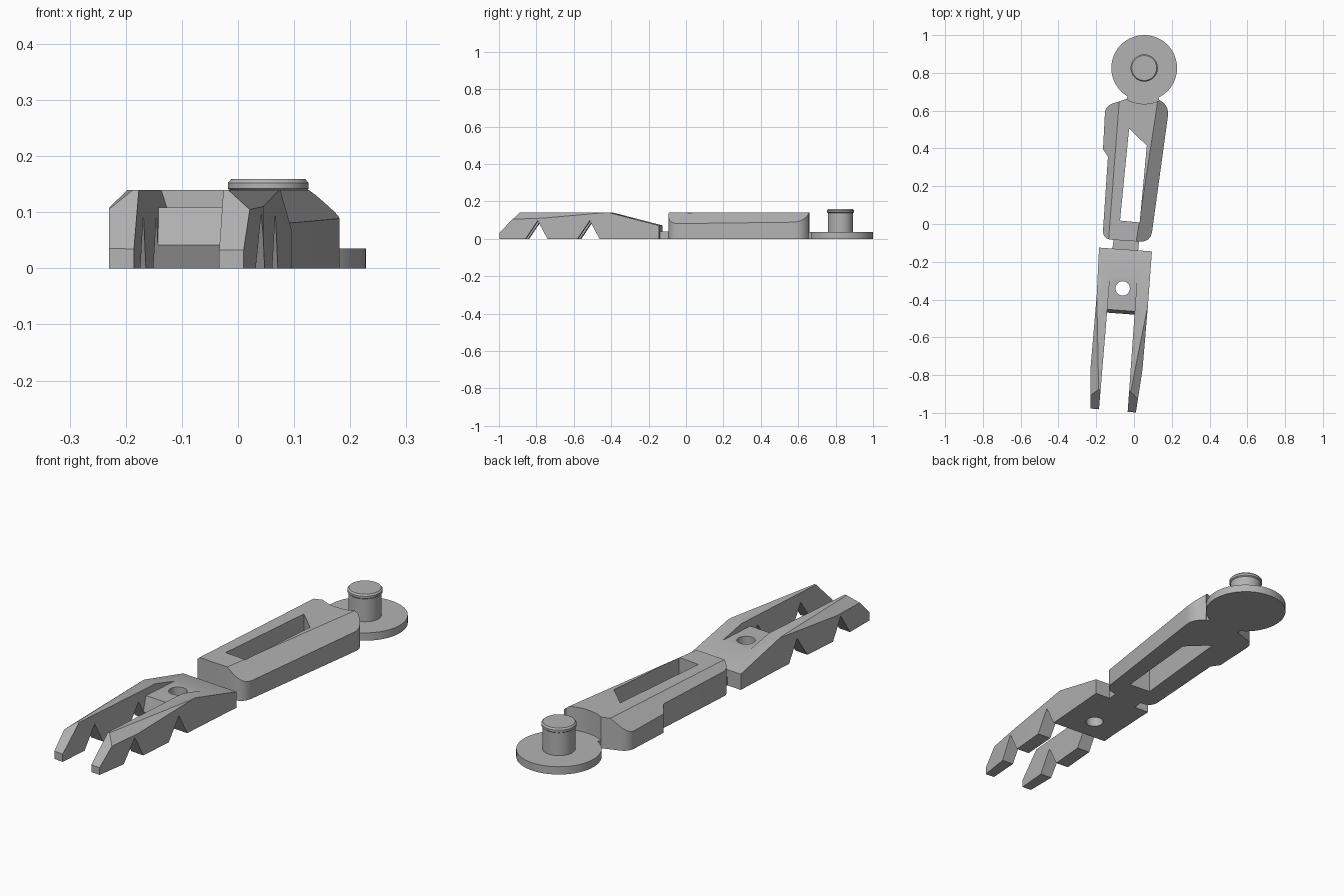
import bpy, bmesh, math
from mathutils import Vector

old = bpy.data.objects.get("Cube")
if old:
    bpy.data.objects.remove(old)

grey = bpy.data.materials.new("plain grey")
grey.use_nodes = True
GREY = (0.45, 0.45, 0.45, 1)
grey.diffuse_color = GREY
grey.node_tree.nodes["Principled BSDF"].inputs["Base Color"].default_value = GREY


def finish(name, bm):
    bmesh.ops.recalc_face_normals(bm, faces=bm.faces)
    mesh = bpy.data.meshes.new(name)
    bm.to_mesh(mesh)
    bm.free()
    obj = bpy.data.objects.new(name, mesh)
    mesh.materials.append(grey)
    bpy.context.collection.objects.link(obj)
    return obj


def loft(name, rings, planes=()):
    """Skin equal-length rings, then trim off whatever lies above each plane."""
    bm = bmesh.new()
    loops = [[bm.verts.new(p) for p in ring] for ring in rings]
    n = len(loops[0])
    for a, b in zip(loops, loops[1:]):
        for i in range(n):
            j = (i + 1) % n
            bm.faces.new((a[i], a[j], b[j], b[i]))
    bm.faces.new(loops[0][::-1])
    bm.faces.new(loops[-1])
    for p, q, r in planes:
        p, q, r = Vector(p), Vector(q), Vector(r)
        normal = (q - p).cross(r - p).normalized()
        if normal.z < 0:
            normal.negate()
        cut = bmesh.ops.bisect_plane(
            bm, geom=bm.verts[:] + bm.edges[:] + bm.faces[:], dist=1e-5,
            plane_co=p, plane_no=normal, clear_outer=True)["geom_cut"]
        edges = [e for e in cut if isinstance(e, bmesh.types.BMEdge) and e.is_boundary]
        bmesh.ops.holes_fill(bm, edges=edges, sides=0)
    return finish(name, bm)


def prism(name, outline, z0, z1, planes=()):
    return loft(name, [[(x, y, z) for x, y in outline] for z in (z0, z1)], planes)


def lathe(name, centre, profile, steps=64):
    cx, cy = centre
    ring = [2 * math.pi * i / steps for i in range(steps)]
    return loft(name, [[(cx + r * math.cos(a), cy + r * math.sin(a), z) for a in ring]
                       for r, z in profile])


def rounded(prev, corner, nxt, radius, steps=8):
    """Points of a soft curve replacing one outline corner."""
    c = Vector(corner)
    a = c + (Vector(prev) - c).normalized() * radius
    b = c + (Vector(nxt) - c).normalized() * radius
    pts = []
    for i in range(steps + 1):
        t = i / steps
        pts.append(tuple(a * (1 - t) ** 2 + c * 2 * t * (1 - t) + b * t * t))
    return pts


def carve(obj, cutter):
    mod = obj.modifiers.new("carve", "BOOLEAN")
    mod.operation = "DIFFERENCE"
    mod.solver = "EXACT"
    mod.object = cutter
    bpy.context.view_layer.objects.active = obj
    bpy.ops.object.modifier_apply(modifier=mod.name)
    bpy.data.objects.remove(cutter)


# Round base disc and its capped pin
hub = Vector((0.054, 0.826))
disc = lathe("base_disc", hub, [(0.174, 0), (0.174, 0.035)])
pin = lathe("pin", hub, [(0.067, 0.02), (0.067, 0.138), (0.072, 0.142),
                         (0.072, 0.152), (0.066, 0.159)])
neck = prism("neck", [(-0.05, 0.63), (0.14, 0.63), (0.125, 0.69), (-0.03, 0.69)], 0, 0.035)

# Handle body: rounded corners, hollowed around the disc, chamfered long edges
arc = []
for i in range(13):
    a = math.radians(240 + i * 56 / 12)
    arc.append((hub.x + 0.19 * math.cos(a), hub.y + 0.19 * math.sin(a)))
front_l, front_r = (-0.167, -0.08), (0.088, -0.097)
back_l, back_r = (-0.152, 0.625), (0.187, 0.625)
step_in, step_out = (-0.138, 0.357), (-0.164, 0.395)
outline = (rounded(step_in, front_l, front_r, 0.05)
           + rounded(front_l, front_r, back_r, 0.06)
           + rounded(front_r, back_r, arc[-1], 0.055)
           + arc[::-1]
           + rounded(arc[0], back_l, step_out, 0.04)
           + [step_out, step_in])
body = prism("handle_body", outline, 0, 0.14, [
    ((0.122, 0.627, 0.14), (0.028, 0.013, 0.14), (0.18, 0.56, 0.087)),
    ((-0.08, 0.627, 0.14), (-0.127, 0.013, 0.14), (-0.154, 0.60, 0.08))])
carve(body, prism("slot_cutter", [(-0.074, 0.018), (0.03, 0.008), (0.068, 0.415),
                                  (-0.026, 0.505)], -0.1, 0.3))

# Thin link between handle and fork
link = prism("link_tab", [(-0.116, -0.14), (0.021, -0.15), (0.028, -0.08),
                          (-0.106, -0.07)], 0, 0.038)

# Fork: ramped base, chamfered prongs with sloping tips
SKEW = -0.075


def at(y, z, x=-0.06):
    """Point on a line running square to the fork's own axis."""
    return (x, y + SKEW * (x + 0.06), z)


fork = prism("fork", [(-0.185, -0.125), (-0.197, -0.373), (-0.229, -0.75), (-0.23, -0.977),
                      (0.01, -0.998), (0.045, -0.77), (0.074, -0.428), (0.095, -0.145)],
             0, 0.14, [
    (at(-0.40, 0.14), at(-0.40, 0.14, 0.1), at(-0.13, 0.07)),
    (at(-0.885, 0.14), at(-0.885, 0.14, 0.1), at(-0.99, 0.035)),
    ((-0.197, -0.373, 0.14), (-0.187, -0.88, 0.14), (-0.23, -0.94, 0.105)),
    ((0.074, -0.428, 0.14), (-0.018, -0.89, 0.14), (0.018, -0.94, 0.105))])


def gap(y, z):
    """Left and right points of the tapering space between the prongs."""
    t = (-0.285 - y) / 0.7
    return at(y, z, -0.127 - 0.058 * t), at(y, z, 0.016 - 0.049 * t)


def gap_ring(y_back, z):
    a, b = gap(y_back, z)
    c, d = gap(-1.1, z)
    return [a, c, d, b]


carve(fork, loft("web_cutter", [gap_ring(-0.27, 0.108), gap_ring(-0.27, 0.3)]))
carve(fork, loft("gap_cutter", [gap_ring(-0.513, -0.1), gap_ring(-0.486, 0),
                                gap_ring(-0.458, 0.108), gap_ring(-0.45, 0.2)]))

# Gripping teeth cut through both prongs from below, and the bolt hole
for y in (-0.785, -0.505):
    tri = [(y - 0.067, -0.002), (y, 0.097), (y + 0.053, -0.002)]
    carve(fork, loft("tooth_cutter", [[at(py, z, x) for py, z in tri] for x in (-0.4, 0.3)]))
carve(fork, lathe("hole_cutter", (-0.06, -0.341), [(0.038, -0.1), (0.038, 0.3)], 32))

# Smooth the round surfaces, keep the hard edges
for obj in (disc, pin, neck, body, link, fork):
    bpy.ops.object.select_all(action="DESELECT")
    obj.select_set(True)
    bpy.context.view_layer.objects.active = obj
    bpy.ops.object.shade_smooth_by_angle(angle=math.radians(25))
